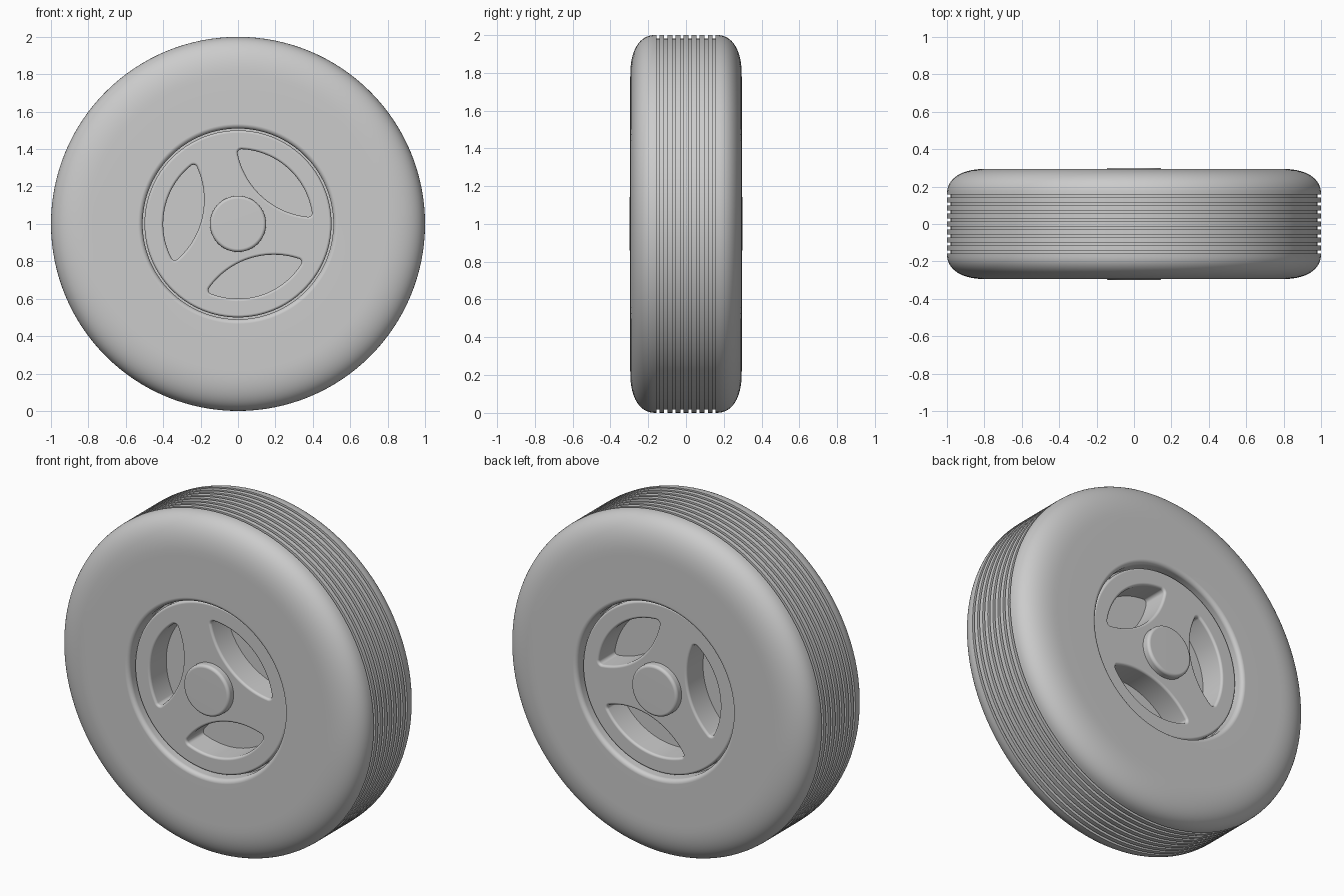
import bpy, bmesh
from math import sin, cos, pi, radians, sqrt, acos, atan2
from mathutils import Matrix, Vector

if "Cube" in bpy.data.objects:
    bpy.data.objects.remove(bpy.data.objects["Cube"], do_unlink=True)

CENTRE = Vector((0, 0, 1))
SEGMENTS = 128

grey = bpy.data.materials.new("plain_grey")
grey.use_nodes = True
colour = (0.6, 0.6, 0.6, 1)
grey.diffuse_color = colour
grey.node_tree.nodes["Principled BSDF"].inputs["Base Color"].default_value = colour


def finish(name, bm):
    """Turn a bmesh into a named grey object at the wheel centre."""
    bmesh.ops.recalc_face_normals(bm, faces=bm.faces)
    mesh = bpy.data.meshes.new(name)
    bm.to_mesh(mesh)
    bm.free()
    mesh.materials.append(grey)
    obj = bpy.data.objects.new(name, mesh)
    obj.location = CENTRE
    bpy.context.collection.objects.link(obj)
    return obj


def select(obj):
    bpy.ops.object.select_all(action='DESELECT')
    obj.select_set(True)
    bpy.context.view_layer.objects.active = obj


def smooth(obj):
    select(obj)
    bpy.ops.object.shade_smooth_by_angle(angle=radians(35))
    obj.modifiers.new("even_normals", 'WEIGHTED_NORMAL').keep_sharp = True


def lathe(name, half, closed):
    """Spin a (radius, y) half profile, mirrored in y, about the y axis."""
    profile = half + [(r, -y) for r, y in reversed(half)]
    bm = bmesh.new()
    verts = [bm.verts.new((r, y, 0)) for r, y in profile]
    pairs = list(zip(verts, verts[1:]))
    if closed:
        pairs.append((verts[-1], verts[0]))
    edges = [bm.edges.new(p) for p in pairs]
    bmesh.ops.spin(bm, geom=verts + edges, cent=(0, 0, 0), axis=(0, 1, 0),
                   angle=2 * pi, steps=SEGMENTS, use_merge=True)
    bmesh.ops.remove_doubles(bm, verts=bm.verts, dist=1e-5)
    obj = finish(name, bm)
    smooth(obj)
    return obj


# Tyre: bead lip, flat sidewall, full shoulder, grooved tread
WIDTH, TREAD = 0.295, 0.157
half = [(0.49, 0.2), (0.51, 0.2)]
for i in range(7):
    a = pi / 2 * i / 6
    half.append((0.535 - 0.025 * cos(a), 0.27 + (WIDTH - 0.27) * sin(a)))
half.append((0.66, WIDTH))
SHOULDER = 0.22
for i in range(17):
    a = pi / 2 * i / 16
    half.append((1 - SHOULDER + SHOULDER * sin(a) ** 0.85,
                 TREAD + (WIDTH - TREAD) * max(cos(a), 0) ** 0.85))
PITCH, GROOVE, DEPTH = 0.0427, 0.017, 0.018
for i in range(4):
    y = PITCH * (3.5 - i)
    half += [(1, y + GROOVE / 2), (1 - DEPTH, y + GROOVE / 2),
             (1 - DEPTH, y - GROOVE / 2), (1, y - GROOVE / 2)]
lathe("tyre", half, True)

# Hub cap: rounded boss standing proud on both sides
hub = [(0, 0.3)]
for i in range(7):
    a = pi / 2 * i / 6
    hub.append((0.133 + 0.017 * sin(a), 0.283 + 0.017 * cos(a)))
lathe("hub_cap", hub, False)


# Window outline: lens between two arcs, with rounded tips
def lens():
    outer, inner, dist, tip = 0.4, 0.425, 0.62, 0.02
    ro, ri = outer - tip, inner - tip
    t = acos((ro * ro + dist * dist - ri * ri) / (2 * ro * dist))
    tx, ty = ro * cos(t), ro * sin(t)
    u = atan2(ty, dist - tx)

    def arc(cx, cy, r, a, b, n):
        return [(cx + r * cos(a + (b - a) * i / n),
                 cy + r * sin(a + (b - a) * i / n)) for i in range(n)]
    return (arc(0, 0, outer, -t, t, 28) + arc(tx, ty, tip, t, pi - u, 6)
            + arc(dist, 0, inner, pi - u, pi + u, 28)
            + arc(tx, -ty, tip, pi + u, 2 * pi - t, 6))


# Rim: disc with three window pockets on each side
FACE, FLOOR = 0.255, 0.1
bm = bmesh.new()
bmesh.ops.create_cone(bm, cap_ends=True, segments=SEGMENTS, radius1=0.5,
                      radius2=0.5, depth=2 * FACE,
                      matrix=Matrix.Rotation(pi / 2, 4, 'X'))
rim = finish("rim", bm)

bm = bmesh.new()
for side in (-1, 1):
    for k in range(3):
        turn = radians(48 + 120 * k)
        ring = []
        for x, z in lens():
            ring.append(bm.verts.new((x * cos(turn) - z * sin(turn), side * FLOOR,
                                      x * sin(turn) + z * cos(turn))))
        base = bm.faces.new(ring)
        grown = bmesh.ops.extrude_face_region(bm, geom=[base], use_keep_orig=True)
        moved = [v for v in grown["geom"] if isinstance(v, bmesh.types.BMVert)]
        bmesh.ops.translate(bm, verts=moved, vec=(0, side * 0.3, 0))
cutter = finish("window_cutter", bm)
cutter.hide_render = True

cut = rim.modifiers.new("windows", 'BOOLEAN')
cut.operation, cut.solver, cut.object = 'DIFFERENCE', 'EXACT', cutter
select(rim)
bpy.ops.object.modifier_apply(modifier=cut.name)
bpy.data.objects.remove(cutter, do_unlink=True)

# Round the rim edge and the window openings, leaving pocket floors crisp
bm = bmesh.new()
bm.from_mesh(rim.data)
edges = [e for e in bm.edges if len(e.link_faces) == 2
         and e.calc_face_angle(0) > radians(60)
         and all(abs(v.co.y) > FACE - 0.01 for v in e.verts)]
bmesh.ops.bevel(bm, geom=edges, offset=0.014, segments=4, profile=0.5,
                affect='EDGES', clamp_overlap=True)
bm.to_mesh(rim.data)
bm.free()
smooth(rim)
